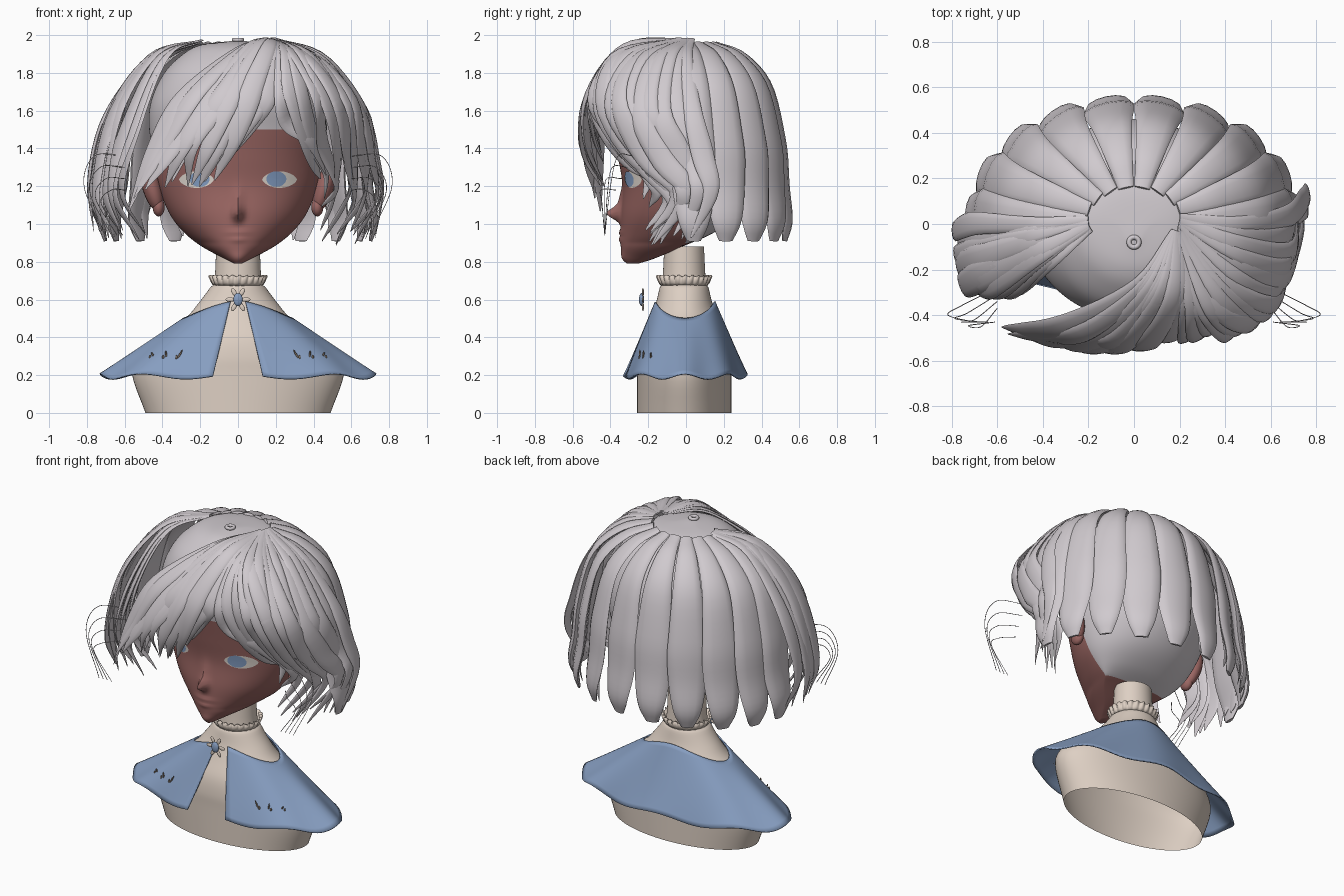
import bpy, math, random
from mathutils import Vector
from mathutils.bvhtree import BVHTree

random.seed(4)
cube = bpy.data.objects.get("Cube")
if cube:
    bpy.data.objects.remove(cube, do_unlink=True)


def material(name, rgb):
    m = bpy.data.materials.new(name)
    m.use_nodes = True
    m.diffuse_color = (*rgb, 1)
    m.node_tree.nodes["Principled BSDF"].inputs["Base Color"].default_value = (*rgb, 1)
    return m


HAIR = material("silver hair", (0.63, 0.59, 0.62))
SKIN = material("brown skin", (0.33, 0.135, 0.125))
CREAM = material("cream cloth", (0.73, 0.63, 0.55))
BLUE = material("blue cloth", (0.24, 0.34, 0.53))
WHITE = material("eye white", (0.78, 0.72, 0.66))
IRIS = material("blue iris", (0.24, 0.36, 0.58))
DARK = material("brown pin metal", (0.20, 0.155, 0.12))


def sample(keys, t):
    """Catmull-Rom point at t in 0..1 through tuples of any length."""
    f = min(max(t, 0), 1) * (len(keys) - 1)
    i = min(int(f), len(keys) - 2)
    u = f - i
    b, c = keys[i], keys[i + 1]
    a = keys[i - 1] if i else [2 * p - q for p, q in zip(b, c)]
    d = keys[i + 2] if i + 2 < len(keys) else [2 * q - p for p, q in zip(b, c)]
    return [q + u / 2 * (r - p + u * (2 * p - 5 * q + 4 * r - s + u * (3 * (q - r) + s - p)))
            for p, q, r, s in zip(a, b, c, d)]


def add_mesh(name, verts, faces, mats, angle=40, thick=0):
    me = bpy.data.meshes.new(name)
    me.from_pydata(verts, [], faces)
    for m in mats:
        me.materials.append(m)
    ob = bpy.data.objects.new(name, me)
    bpy.context.collection.objects.link(ob)
    if thick:
        mod = ob.modifiers.new("thickness", "SOLIDIFY")
        mod.thickness, mod.offset = thick, 0
    bpy.ops.object.select_all(action="DESELECT")
    ob.select_set(True)
    bpy.context.view_layer.objects.active = ob
    bpy.ops.object.shade_smooth_by_angle(angle=math.radians(angle))
    return ob


def loft(name, rings, mats, loop=True, caps=False, **kw):
    n = len(rings[0])
    faces = [(i * n + j, i * n + (j + 1) % n, (i + 1) * n + (j + 1) % n, (i + 1) * n + j)
             for i in range(len(rings) - 1) for j in range(n if loop else n - 1)]
    if caps:
        faces += [tuple(reversed(range(n))), tuple(range((len(rings) - 1) * n, len(rings) * n))]
    return add_mesh(name, [p for r in rings for p in r], faces, mats, **kw)


def ellipse(rx, front, back, z, y=0, n=72):
    """Ring with separate depths in front of and behind y."""
    return [(rx * math.cos(a), y + (back if math.sin(a) > 0 else front) * math.sin(a), z)
            for a in (math.tau * k / n for k in range(n))]


def blob(name, at, size, mat, roll=0):
    bpy.ops.mesh.primitive_uv_sphere_add(segments=20, ring_count=12, location=at, rotation=(0, roll, 0))
    ob = bpy.context.object
    ob.name, ob.scale = name, size
    ob.data.materials.append(mat)
    bpy.ops.object.shade_smooth()


def surface(ob):
    me = ob.data
    tree = BVHTree.FromPolygons([v.co for v in me.vertices], [tuple(p.vertices) for p in me.polygons])

    def front(x, z, lift):
        hit = tree.ray_cast(Vector((x, -2, z)), Vector((0, 1, 0)))[0]
        return (x, (hit.y if hit else 0) - lift, z)
    return front


# Torso and neck, open below
body = [(0, .49, .25), (.2, .56, .25), (.3, .53, .25), (.4, .42, .232), (.5, .28, .185),
        (.58, .21, .15), (.66, .15, .13), (.7, .125, .115), (.88, .115, .105)]
loft("torso", [ellipse(rx, ry, ry, z, -.01) for z, rx, ry in (sample(body, k / 40) for k in range(41))], [CREAM])

# Frilled collar
frill = []
for z, r, wave in ((.672, .125, 0), (.69, .137, .003), (.725, .147, .008)):
    ring = []
    for k in range(144):
        a = math.tau * k / 144
        rr = r + wave * math.cos(24 * a)
        ring.append((rr * math.cos(a), rr * .95 * math.sin(a) - .01, z + wave * .6 * math.sin(24 * a)))
    frill.append(ring)
loft("collar_frill", frill, [CREAM], thick=.006)

# Capelet, split at the front, wavy hem, neckline resting on the shoulders
cape_rings = []
for i in range(17):
    v, ring = i / 16, []
    for k in range(97):
        a = math.radians(-90 + 10.5 + 339 * k / 96)
        dip = math.sin(a) ** 2
        top = .5 + .09 * dip
        hem = .192 + .014 * math.cos(8 * a)
        flare = .008 * v ** 4 * math.cos(8 * a + 1)
        inner = .288 - .07 * dip
        ring.append(((inner + (.725 - inner) * v + flare) * math.cos(a),
                     (.157 + .03 * (1 - dip) + (.166 - .03 * (1 - dip)) * v + flare) * math.sin(a) - .006,
                     top + (hem - top) * v))
    cape_rings.append(ring)
capelet = loft("capelet", cape_rings, [BLUE], loop=False, thick=.008)

# Little pins on the capelet
on_cape = surface(capelet)
for s in (-1, 1):
    for k, tilt in enumerate((-.5, .1, .5)):
        x, z = s * (.31 + .07 * k), .305
        blob("cape_pin", on_cape(x, z, .006), (.005, .005, .034 - .008 * k), DARK, s * tilt)
        blob("cape_pin_bead", on_cape(x + s * .016, z - .01, .006), (.006, .005, .012), DARK)

# Flower brooch
blob("brooch_stone", (0, -.235, .6), (.025, .014, .034), BLUE)
for k in range(6):
    a = math.tau * (k + .5) / 6
    blob("brooch_petal", (.042 * math.sin(a), -.228, .6 + .045 * math.cos(a)), (.012, .006, .024), CREAM, a)

# Head: height, half width, front, back
skull = [(.79, .02, -.31, -.25), (.82, .08, -.33, -.15), (.88, .19, -.345, -.02), (.95, .28, -.345, .14),
         (1.05, .36, -.345, .28), (1.2, .42, -.335, .39), (1.35, .44, -.36, .44), (1.5, .47, -.39, .46),
         (1.65, .46, -.42, .44), (1.8, .39, -.38, .37), (1.9, .29, -.29, .26), (1.95, .19, -.2, .16),
         (1.97, .02, -.08, -.04)]
bumps = [(0, 1.055, .025, .035, .07), (0, 1.12, .025, .07, .018), (0, .955, .06, .014, .01),
         (0, .918, .045, .016, .01), (0, .82, .06, .03, .01)]
SEGS = 128
head_rings = []
for i in range(85):
    z, rx, yf, yb = sample(skull, i / 84)
    middle = min(0, yb - .03)
    ring = ellipse(rx, middle - yf, yb - middle, z, middle, SEGS)
    head_rings.append([(x, y - (y < 0) * sum(h * math.exp(-((x - bx) / sx) ** 2 - ((z - bz) / sz) ** 2)
                                             for bx, bz, sx, sz, h in bumps), z) for x, y, z in ring])
head = loft("head", head_rings, [SKIN, HAIR], caps=True)
for p in head.data.polygons:
    column = p.index % SEGS - 95.5  # steps from the middle of the face
    hairline = 1.5 if -17 < column < 22 else 1.35
    p.material_index = int(p.center.z > hairline or (abs(column) > 32 and p.center.z > .9))

# Eyes laid on the face, and ears
on_face = surface(head)


def face_plate(name, cx, cz, rx, rz, lift, mat, power=1):
    rings = []
    for r in (.01, .35, .7, 1):
        rings.append([on_face(cx + rx * r * math.cos(a),
                              cz + rz * r * math.copysign(abs(math.sin(a)) ** power, math.sin(a)), lift)
                      for a in (math.tau * k / 32 for k in range(32))])
    loft(name, rings, [mat])


for s in (-1, 1):
    face_plate("eye_white", s * .22, 1.235, .092, .044, .003, WHITE, 1.3)
    face_plate("iris", s * .203, 1.238, .053, .041, .006, IRIS)
    blob("ear", (s * .455, -.01, 1.19), (.05, .07, .13), SKIN, s * .3)
    blob("ear_lobe", (s * .42, -.02, 1.09), (.032, .045, .05), SKIN)


# Hair locks: flattened tapering tubes that face away from the head
def lock(name, keys, width, start=.28, tip=.06, height=.3, steps=28):
    rings = []
    for i in range(steps + 1):
        t = i / steps
        p = Vector(sample(keys, t))
        along = (Vector(sample(keys, min(t + .02, 1))) - Vector(sample(keys, max(t - .02, 0)))).normalized()
        out = p - Vector((0, 0, min(p.z, 1.4)))
        out = (out - along * out.dot(along)).normalized()
        side = along.cross(out)
        w = width * min(1, start + 1.3 * t) * (1 - (1 - tip) * max(0, (t - .5) / .5) ** 2)
        rings.append([p + side * w * math.cos(a) + out * w * height * math.sin(a) * (1 if math.sin(a) > 0 else .4)
                      for a in (math.tau * k / 12 for k in range(12))])
    loft(name, rings, [HAIR], caps=True, angle=60)


def fan(name, paths, count, width, **kw):
    for i in range(count):
        keys = [sample(col, i / (count - 1)) for col in zip(*paths)]
        keys = [Vector(k) + Vector([random.uniform(-1, 1) for axis in range(3)]) * .008 * n
                for n, k in enumerate(keys)]
        lock(name, keys, width * random.uniform(.85, 1.15), **kw)


# Back hair: wide radial locks with split ends
drop = [(.29, 1.955), (.55, 1.89), (.78, 1.73), (.89, 1.45), (.93, 1.2), (.98, 1.02), (.96, .91)]


def radial(angle, keys):
    a = math.radians(angle)
    return [(.73 * r * math.cos(a), .55 * r * math.sin(a), z) for r, z in keys]


for k in range(10):
    angle = 4.5 + 19 * k
    lock("back_lock", radial(angle, drop), .122, tip=.3, height=.34)
    for off in (-3.5, 3.5):
        ends = [(r - .01, z + random.uniform(0, .05)) for r, z in drop[3:]]
        lock("back_lock_end", radial(angle + off, ends), .035, tip=.1)

# Side hair on the right
fan("right_side_lock", [
    [(-.19, -.02, 1.97), (-.38, -.17, 1.88), (-.53, -.28, 1.55), (-.6, -.2, 1.2), (-.48, -.17, .95)],
    [(-.2, 0, 1.97), (-.45, -.12, 1.89), (-.66, -.22, 1.58), (-.75, -.26, 1.2), (-.71, -.26, .94)],
    [(-.2, .02, 1.97), (-.46, 0, 1.89), (-.69, -.01, 1.58), (-.77, -.03, 1.2), (-.73, -.0, .94)]], 10, .065)

# Fringe swept across the forehead
fan("fringe_lock", [
    [(.18, -.03, 1.97), (.02, -.27, 1.93), (-.27, -.45, 1.68), (-.47, -.49, 1.36), (-.59, -.46, 1.08)],
    [(.19, -.03, 1.98), (.09, -.3, 1.94), (-.09, -.5, 1.69), (-.28, -.52, 1.42), (-.36, -.46, 1.2)],
    [(.19, -.03, 1.98), (.13, -.32, 1.94), (.02, -.51, 1.69), (-.12, -.53, 1.4), (-.2, -.46, 1.18)],
    [(.2, -.03, 1.98), (.2, -.32, 1.92), (.15, -.49, 1.68), (.05, -.5, 1.52), (-.03, -.46, 1.37)]], 12, .06)

# Side hair on the left, swept back past the cheek and curling forward at the ends
fan("left_side_lock", [
    [(.2, -.03, 1.98), (.23, -.33, 1.91), (.24, -.48, 1.7), (.29, -.46, 1.53), (.37, -.36, 1.42), (.44, -.24, 1.3)],
    [(.2, -.03, 1.98), (.34, -.36, 1.9), (.49, -.46, 1.66), (.54, -.28, 1.38), (.56, -.08, 1.15), (.47, -.17, .95)],
    [(.2, 0, 1.98), (.45, -.21, 1.88), (.63, -.29, 1.62), (.68, -.17, 1.36), (.69, -.03, 1.15), (.6, -.17, .93)],
    [(.2, .03, 1.98), (.47, 0, 1.88), (.67, .03, 1.6), (.73, .09, 1.36), (.73, .12, 1.15), (.69, .03, .94)]], 15, .065)

# Crown knot
bpy.ops.mesh.primitive_torus_add(location=(0, -.08, 1.975), major_radius=.022, minor_radius=.011,
                                 major_segments=20, minor_segments=8)
bpy.context.object.name = "crown_knot"
bpy.context.object.data.materials.append(HAIR)
bpy.ops.object.shade_smooth()

# Fine stray hairs
for s in (-1, 1):
    for k in range(4):
        d = .03 * k
        keys = [(s * .6, -.28 - d, 1.36 - 2 * d), (s * (.76 - d), -.36 - d, 1.36 - 2 * d),
                (s * (.815 - d), -.4 - d / 2, 1.2 - d), (s * (.7 - d), -.43, .94)]
        curve = bpy.data.curves.new("stray_hair", "CURVE")
        curve.dimensions, curve.bevel_depth, curve.bevel_resolution = "3D", .002, 0
        line = curve.splines.new("POLY")
        line.points.add(20)
        for i, pt in enumerate(line.points):
            pt.co = (*sample(keys, i / 20), 1)
        curve.materials.append(HAIR)
        bpy.context.collection.objects.link(bpy.data.objects.new("stray_hair", curve))
